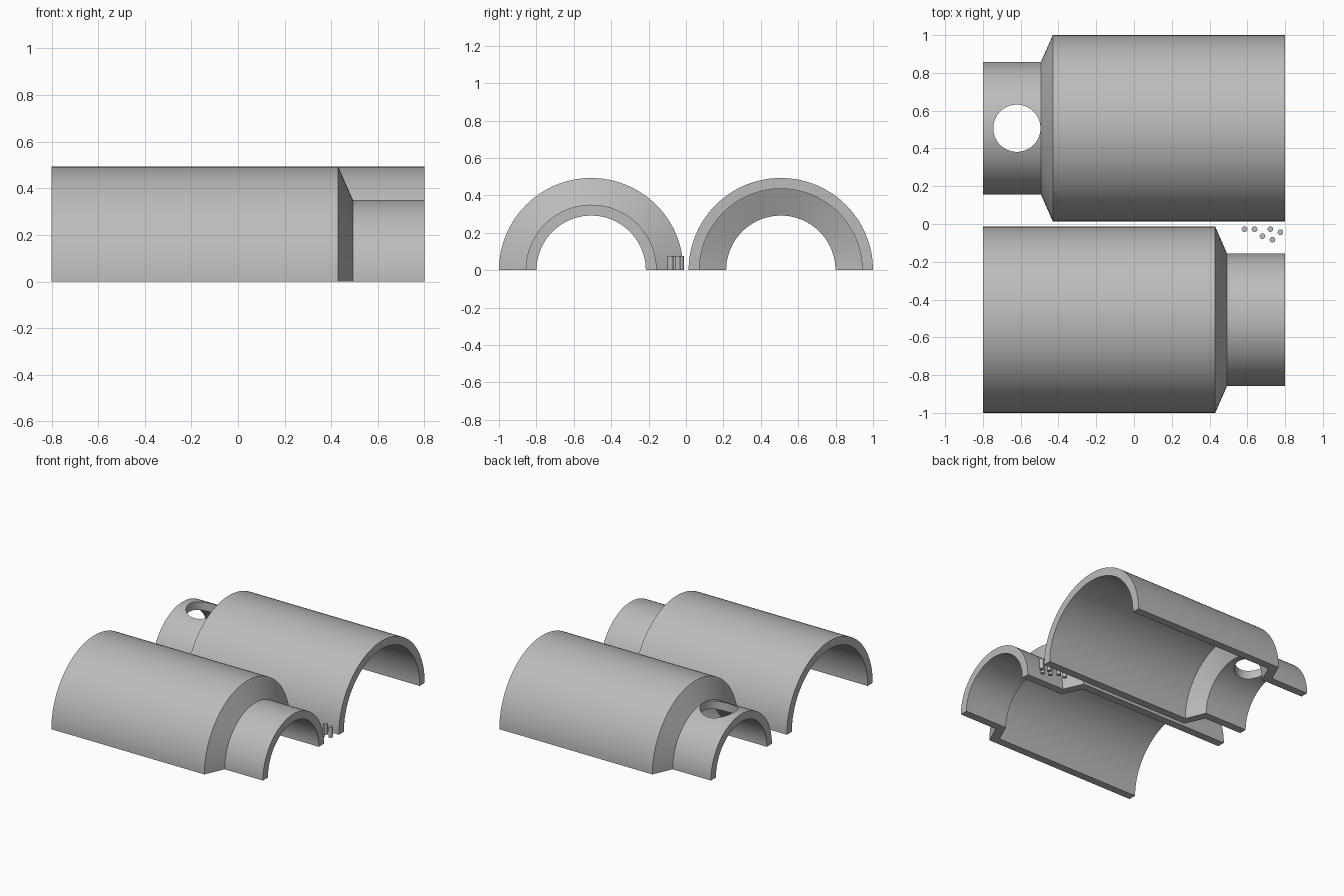
import bpy, bmesh, math

if "Cube" in bpy.data.objects:
    bpy.data.objects.remove(bpy.data.objects["Cube"])

grey = bpy.data.materials.new("plain grey")
grey.diffuse_color = (0.5, 0.5, 0.5, 1)
grey.use_nodes = True
grey.node_tree.nodes["Principled BSDF"].inputs["Base Color"].default_value = grey.diffuse_color

# Wall section (x, radius): outer body, shoulder, neck, then back along the inside
SECTION = [(-0.8, 0.493), (0.43, 0.493), (0.493, 0.35), (0.8, 0.35),
           (0.8, 0.292), (0.453, 0.292), (0.39, 0.435), (-0.8, 0.435)]
STEPS = 64


def finish(bm, name):
    bmesh.ops.recalc_face_normals(bm, faces=bm.faces)
    mesh = bpy.data.meshes.new(name)
    bm.to_mesh(mesh)
    bm.free()
    mesh.materials.append(grey)
    obj = bpy.data.objects.new(name, mesh)
    bpy.context.collection.objects.link(obj)
    return obj


def smooth(obj):
    bpy.ops.object.select_all(action='DESELECT')
    obj.select_set(True)
    bpy.context.view_layer.objects.active = obj
    bpy.ops.object.shade_smooth_by_angle(angle=math.radians(20))


def half_shell(name, y, side):
    """Sweep the wall section through half a turn; side = -1 puts the neck at -x."""
    bm = bmesh.new()
    rings = []
    for i in range(STEPS + 1):
        a = math.pi * i / STEPS
        rings.append([bm.verts.new((side * x, y + r * math.cos(a), r * math.sin(a)))
                      for x, r in SECTION])
    n = len(SECTION)
    for a, b in zip(rings, rings[1:]):
        for j in range(n):
            k = (j + 1) % n
            bm.faces.new((a[j], a[k], b[k], b[j]))
    bm.faces.new(rings[0])
    bm.faces.new(rings[-1][::-1])
    return finish(bm, name)


def upright_cylinder(name, x, y, z0, z1, r, sides):
    bm = bmesh.new()
    bmesh.ops.create_cone(bm, cap_ends=True, segments=sides, radius1=r, radius2=r,
                          depth=z1 - z0)
    bmesh.ops.translate(bm, verts=bm.verts, vec=(x, y, (z0 + z1) / 2))
    return finish(bm, name)


# Two half shells facing opposite ways
front = half_shell("front_half_shell", -0.507, 1)
back = half_shell("back_half_shell", 0.507, -1)

# Round hole through the neck of the back half
cutter = upright_cylinder("hole_cutter", -0.62, 0.507, 0.1, 0.6, 0.125, 64)
mod = back.modifiers.new("neck_hole", 'BOOLEAN')
mod.operation = 'DIFFERENCE'
mod.solver = 'EXACT'
mod.object = cutter
bpy.context.view_layer.objects.active = back
bpy.ops.object.modifier_apply(modifier=mod.name)
bpy.data.objects.remove(cutter)
smooth(front)
smooth(back)

# Loose pins beside the front neck
PINS = [(0.585, -0.027), (0.638, -0.027), (0.68, -0.064),
        (0.722, -0.027), (0.733, -0.083), (0.775, -0.044)]
for i, (x, y) in enumerate(PINS):
    smooth(upright_cylinder(f"pin_{i + 1}", x, y, 0, 0.075, 0.015, 24))
